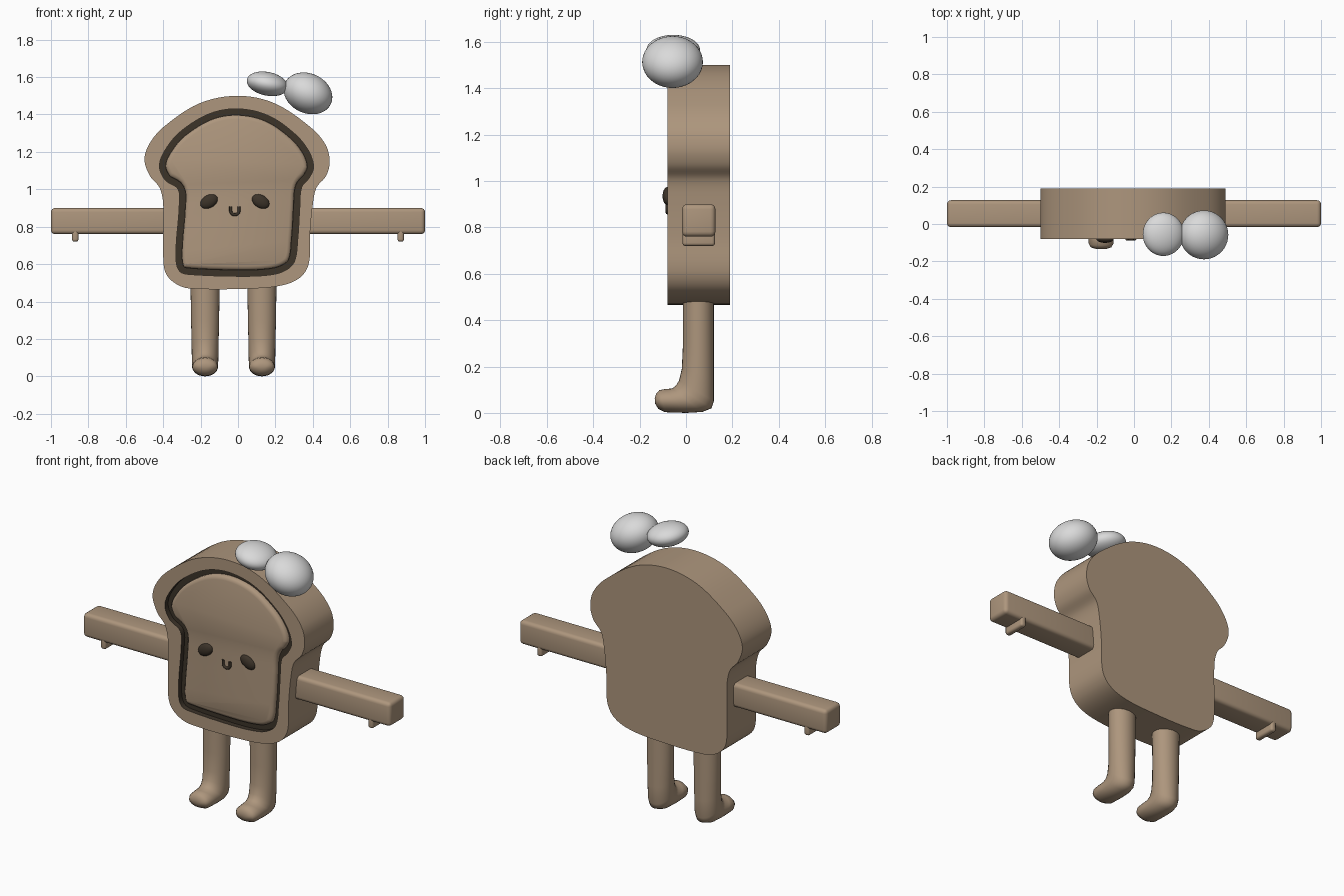
import bpy, bmesh, math
from mathutils import Vector, Matrix
from mathutils.geometry import interpolate_bezier

cube = bpy.data.objects.get("Cube")
if cube:
    bpy.data.objects.remove(cube, do_unlink=True)


def material(name, rgb):
    m = bpy.data.materials.new(name)
    m.use_nodes = True
    m.diffuse_color = (*rgb, 1)
    m.node_tree.nodes["Principled BSDF"].inputs["Base Color"].default_value = (*rgb, 1)
    return m


CRUST = material("toast_brown", (.42, .305, .205))
DARK = material("dark_brown", (.045, .033, .022))
PALE = material("pale_grey", (.7, .7, .7))


def finish(bm, name, mats, angle=40):
    bmesh.ops.recalc_face_normals(bm, faces=bm.faces)
    me = bpy.data.meshes.new(name)
    bm.to_mesh(me)
    bm.free()
    for m in mats:
        me.materials.append(m)
    ob = bpy.data.objects.new(name, me)
    bpy.context.collection.objects.link(ob)
    bpy.ops.object.select_all(action='DESELECT')
    ob.select_set(True)
    bpy.context.view_layer.objects.active = ob
    bpy.ops.object.shade_smooth_by_angle(angle=math.radians(angle))
    return ob


def loft(name, loops, mats, dark_bands=(), angle=40):
    """Skin a list of equal closed loops and cap both ends."""
    bm = bmesh.new()
    rings = [[bm.verts.new(p) for p in loop] for loop in loops]
    n = len(rings[0])
    for band, (a, b) in enumerate(zip(rings, rings[1:])):
        for i in range(n):
            j = (i + 1) % n
            f = bm.faces.new((a[i], a[j], b[j], b[i]))
            f.material_index = int(band in dark_bands)
    bm.faces.new(rings[0])
    bm.faces.new(rings[-1])
    return finish(bm, name, mats, angle)


def smooth_loop(points, steps=6):
    """Rounded closed outline through (x, z) points given in hundredths."""
    pts = [Vector((x / 100, z / 100, 0)) for x, z in points]
    n = len(pts)
    tan = [(pts[(i + 1) % n] - pts[i - 1]).normalized() for i in range(n)]
    out = []
    for i in range(n):
        j = (i + 1) % n
        h = (pts[j] - pts[i]).length / 3
        out += interpolate_bezier(pts[i], pts[i] + tan[i] * h,
                                  pts[j] - tan[j] * h, pts[j], steps + 1)[:-1]
    return out


def inset(loop, d):
    out = []
    for i, p in enumerate(loop):
        t = (loop[(i + 1) % len(loop)] - loop[i - 1]).normalized()
        out.append(p + Vector((t.y, -t.x, 0)) * d)
    return out


def at_depth(loop, y):
    return [(p.x, y, p.y) for p in loop]


# Bread slice body with a dark groove around a soft-edged face panel
outline = smooth_loop([
    (0, 150), (19.5, 146), (39, 133), (47, 123.5), (49, 114.5), (47, 107),
    (42, 101), (40, 92), (38.5, 76), (38, 61), (34, 53.5), (25, 49),
    (9, 47), (-26, 47), (-34, 50), (-39, 56), (-40, 68), (-40, 92),
    (-42, 101), (-47, 107), (-50, 116), (-47, 125), (-39, 134), (-20.5, 146)])
groove = smooth_loop([
    (0, 143), (16, 139.5), (30, 130), (37.5, 121), (40.4, 112), (38, 106),
    (34, 101), (33, 90), (32, 74), (30, 61), (24, 56), (15, 54),
    (0, 53.5), (-26, 54.5), (-31, 56), (-33, 61), (-33, 71), (-31.5, 90),
    (-32, 100), (-39, 105), (-42, 113), (-38, 122.5), (-30, 131.5), (-15, 140.5)])
FRONT, BACK, FLOOR = -.08, .19, -.05
loft("bread_body", [
    at_depth(outline, BACK),
    at_depth(outline, FRONT),
    at_depth(groove, FRONT),
    at_depth(groove, FLOOR),
    at_depth(inset(groove, .033), FLOOR),
    at_depth(inset(groove, .034), -.066),
    at_depth(inset(groove, .042), -.075),
    at_depth(inset(groove, .055), FRONT)], [CRUST, DARK], dark_bands=(2, 3))


# Ellipsoids tilted in the front plane: eyes and the two bow puffs
def ellipsoid(name, loc, radii, tilt, mat):
    bm = bmesh.new()
    bmesh.ops.create_uvsphere(bm, u_segments=40, v_segments=24, radius=1)
    bm.transform(Matrix.Translation(loc) @ Matrix.Rotation(math.radians(tilt), 4, 'Y')
                 @ Matrix.Diagonal((*radii, 1)))
    finish(bm, name, [mat], 180)


MID = -.017
for side, word in ((-1, "right"), (1, "left")):
    ellipsoid(word + "_eye", (MID + side * .138, FRONT, .935), (.05, .021, .034), side * 30, DARK)
ellipsoid("large_puff", (.374, -.058, 1.513), (.135, .131, .106), 25, PALE)
ellipsoid("small_puff", (.157, -.055, 1.564), (.112, .116, .063), 12, PALE)

# Small U-shaped mouth
curve = bpy.data.curves.new("mouth", 'CURVE')
curve.dimensions = '3D'
curve.bevel_depth = .008
curve.bevel_resolution = 3
curve.use_fill_caps = True
path = [(-.022, .908)]
path += [(-.022 * math.cos(a * math.pi / 10), .884 - .02 * math.sin(a * math.pi / 10)) for a in range(11)]
path += [(.022, .908)]
spline = curve.splines.new('POLY')
spline.points.add(len(path) - 1)
for pt, (x, z) in zip(spline.points, path):
    pt.co = (MID + x, FRONT, z, 1)
curve.materials.append(DARK)
bpy.context.collection.objects.link(bpy.data.objects.new("mouth", curve))


# Rounded bars: arms and the thumb pegs under them
def bar(name, low, high, radius):
    bm = bmesh.new()
    bmesh.ops.create_cube(bm, size=1)
    low, high = Vector(low), Vector(high)
    bm.transform(Matrix.Translation((low + high) / 2) @ Matrix.Diagonal((*(high - low), 1)))
    bmesh.ops.bevel(bm, geom=bm.edges[:], offset=radius, segments=4, profile=.5, affect='EDGES')
    finish(bm, name, [CRUST])


for side, word in ((-1, "right"), (1, "left")):
    xs = sorted((side * .33, side))
    bar(word + "_arm", (xs[0], -.017, .76), (xs[1], .127, .9), .022)
    bar(word + "_thumb", (side * .87 - .017, -.015, .72), (side * .87 + .017, .125, .79), .013)

# Legs: oval rings swept from the hip into a forward foot
# each ring: front/top point (y, z), back/bottom point (y, z), half width
RINGS = [
    ((-.013, .5), (.12, .5), .078), ((-.013, .3), (.12, .3), .075),
    ((-.018, .19), (.12, .15), .072), ((-.03, .14), (.12, .05), .071),
    ((-.043, .118), (.11, .02), .07), ((-.06, .105), (.07, .004), .07),
    ((-.09, .103), (0, 0), .069), ((-.115, .098), (-.09, .003), .067),
    ((-.129, .083), (-.12, .018), .055), ((-.135, .062), (-.133, .04), .025)]


def oval(cx, front, back, width, n=28):
    a, b = Vector((cx, *front)), Vector((cx, *back))
    mid, half = (a + b) / 2, (a - b) / 2
    return [mid + half * math.cos(t) + Vector((width * math.sin(t), 0, 0))
            for t in (2 * math.pi * i / n for i in range(n))]


for cx, word in ((-.176, "right"), (.128, "left")):
    loft(word + "_leg", [oval(cx, *ring) for ring in RINGS], [CRUST], angle=60)
